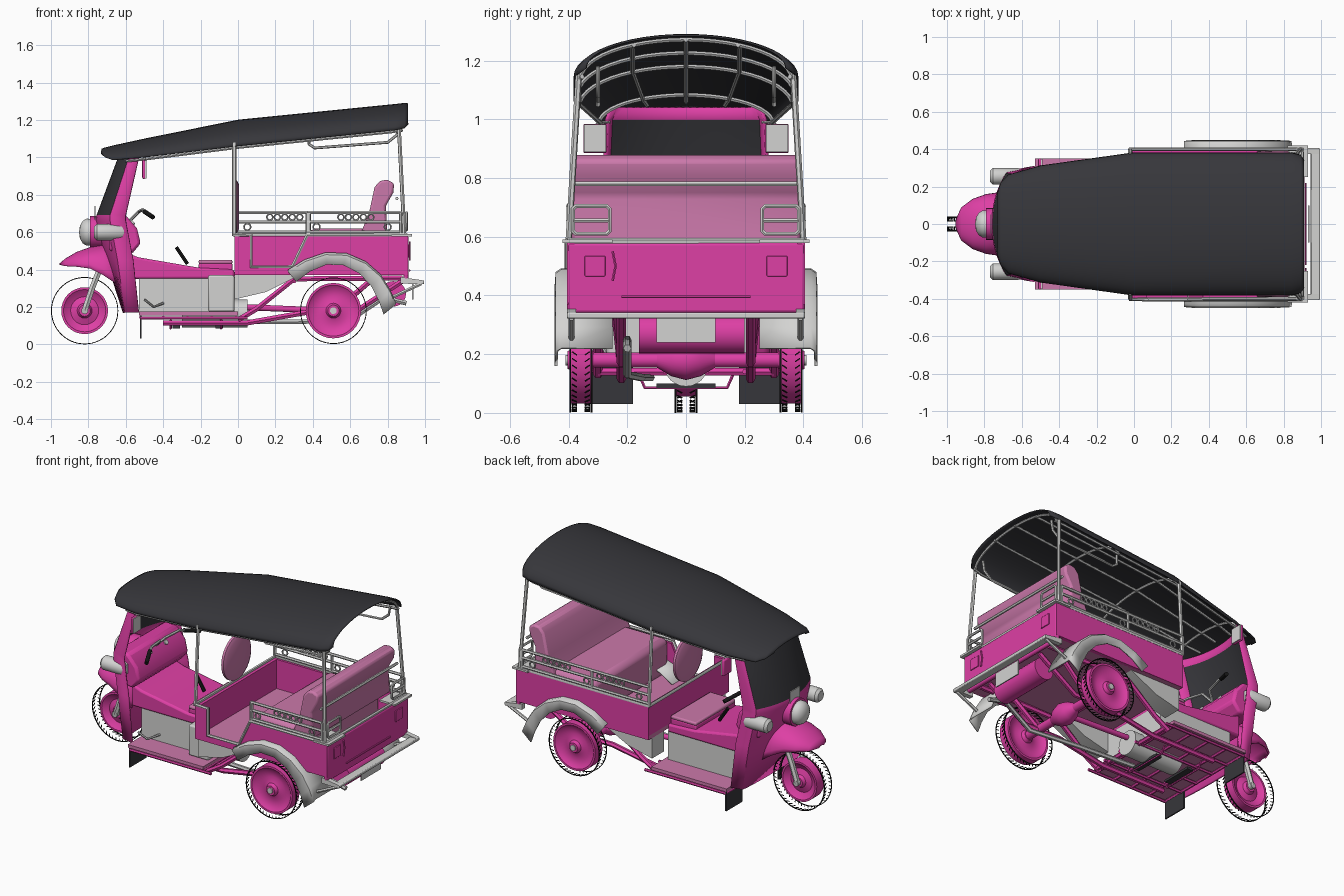
import bpy, bmesh, math
from mathutils import Vector, Matrix

if "Cube" in bpy.data.objects:
    bpy.data.objects.remove(bpy.data.objects["Cube"])


def material(name, *rgb):
    m = bpy.data.materials.new(name)
    m.use_nodes = True
    m.diffuse_color = (*rgb, 1)
    m.node_tree.nodes["Principled BSDF"].inputs["Base Color"].default_value = (*rgb, 1)
    return m


PINK = material("hot pink paint", .73, .05, .375)
SOFT = material("soft pink vinyl", .60, .19, .405)
GREY = material("light grey panel", .65, .65, .64)
STEEL = material("steel tube", .52, .52, .52)
DARK = material("charcoal canvas", .037, .037, .043)
BLACK = material("black rubber", .008, .008, .008)


def finish(name, bm, mat, mirror=False, bevel=0, thick=0, angle=35):
    bmesh.ops.recalc_face_normals(bm, faces=bm.faces)
    me = bpy.data.meshes.new(name)
    bm.to_mesh(me)
    bm.free()
    me.shade_smooth()
    me.set_sharp_from_angle(angle=math.radians(angle))
    ob = bpy.data.objects.new(name, me)
    bpy.context.collection.objects.link(ob)
    me.materials.append(mat)
    if thick:
        mod = ob.modifiers.new("Thickness", "SOLIDIFY")
        mod.thickness, mod.offset = thick, 0
    if bevel:
        mod = ob.modifiers.new("Bevel", "BEVEL")
        mod.width, mod.segments = bevel, 2
    if mirror:
        ob.modifiers.new("Mirror", "MIRROR").use_axis = (False, True, False)
    return ob


def box(name, mat, x, y, z, bevel=0, **kw):
    bm = bmesh.new()
    bmesh.ops.create_cube(bm, size=1)
    for v in bm.verts:
        v.co = [(a + b) / 2 + c * (b - a) for c, (a, b) in zip(v.co, (x, y, z))]
    return finish(name, bm, mat, bevel=bevel, **kw)


def prism(name, mat, profile, y0, y1, **kw):
    """Side profile of (x, z) points extruded across y."""
    bm = bmesh.new()
    face = bm.faces.new([bm.verts.new((x, y0, z)) for x, z in profile])
    out = bmesh.ops.extrude_face_region(bm, geom=[face])
    bmesh.ops.translate(bm, vec=(0, y1 - y0, 0), verts=[g for g in out["geom"] if isinstance(g, bmesh.types.BMVert)])
    return finish(name, bm, mat, **kw)


def loft(name, mat, rows, **kw):
    bm = bmesh.new()
    grid = [[bm.verts.new(p) for p in row] for row in rows]
    for a, b in zip(grid, grid[1:]):
        for i in range(len(a) - 1):
            bm.faces.new((a[i], a[i + 1], b[i + 1], b[i]))
    return finish(name, bm, mat, **kw)


def lathe(name, mat, centre, axis, profile, steps=32, **kw):
    """Revolve (distance along axis, radius) points."""
    turn = Vector(axis).to_track_quat("Z", "Y").to_matrix()
    rows = []
    for i in range(steps + 1):
        a = math.tau * i / steps
        rows.append([Vector(centre) + turn @ Vector((r * math.cos(a), r * math.sin(a), h)) for h, r in profile])
    ob = loft(name, mat, rows, **kw)
    bm = bmesh.new()
    bm.from_mesh(ob.data)
    bmesh.ops.remove_doubles(bm, verts=bm.verts, dist=1e-5)
    bmesh.ops.recalc_face_normals(bm, faces=bm.faces)
    bm.to_mesh(ob.data)
    bm.free()
    return ob


def drum(name, mat, a, b, r, **kw):
    d = (Vector(b) - Vector(a)).length
    return lathe(name, mat, a, Vector(b) - Vector(a), [(0, 0), (0, r), (d, r), (d, 0)], 24, **kw)


def tubes(name, mat, r, paths, mirror=False, closed=False):
    cu = bpy.data.curves.new(name, "CURVE")
    cu.dimensions, cu.bevel_depth, cu.bevel_resolution, cu.use_fill_caps = "3D", r, 1, True
    for path in paths:
        s = cu.splines.new("POLY")
        s.points.add(len(path) - 1)
        s.use_cyclic_u = closed
        for p, co in zip(s.points, path):
            p.co = (*co, 1)
    tmp = bpy.data.objects.new("tmp", cu)
    bpy.context.collection.objects.link(tmp)
    me = bpy.data.meshes.new_from_object(tmp.evaluated_get(bpy.context.evaluated_depsgraph_get()))
    bpy.data.objects.remove(tmp)
    bm = bmesh.new()
    bm.from_mesh(me)
    return finish(name, bm, mat, mirror=mirror, angle=50)


def ring(cx, y, cz, r, n=12):
    return [(cx + r * math.cos(math.tau * i / n), y, cz + r * math.sin(math.tau * i / n)) for i in range(n)]


# Canvas roof: stations of x, half width, edge height, crown height
ROOF = [(-.73, .16, 1.02, 1.042), (-.71, .22, 1.0, 1.05), (-.67, .262, .985, 1.06), (-.5, .31, 1.0, 1.097),
        (0, .38, 1.06, 1.198), (.84, .38, 1.145, 1.282), (.89, .368, 1.155, 1.288), (.908, .34, 1.175, 1.286)]


def roof_point(x, a, drop=0):
    for p, q in zip(ROOF, ROOF[1:]):
        if x <= q[0]:
            break
    t = (x - p[0]) / (q[0] - p[0])
    w, lo, hi = [m + (n - m) * t for m, n in zip(p[1:], q[1:])]
    return (x, (w - drop) * math.cos(a), lo + (hi - lo) * math.sin(a) - drop)


ARC = [math.pi * i / 24 for i in range(25)]
loft("canvas_roof", DARK, [[roof_point(s[0], a) for a in ARC] for s in ROOF], thick=.006)
tubes("roof_bows", STEEL, .008, [[roof_point(x, a, .014) for a in ARC] for x in (-.5, -.02, .42, .87)])
tubes("roof_rails", STEEL, .008, [[roof_point(x, a, .016) for x in (-.6, -.5, 0, .82, .88)]
                                  for a in (.06, math.pi / 3, math.pi / 2, math.pi * 2 / 3, math.pi - .06)])
tubes("roof_grab_handles", GREY, .008, [[(.38, .3, 1.13), (.38, .3, 1.07), (.41, .3, 1.05), (.8, .3, 1.08),
                                         (.85, .3, 1.12), (.86, .3, 1.18)]], mirror=True)

# Front shield with windscreen: rows of z, centre x, side x, half width, flange depth
SHIELD = [(.17, -.61, -.60, .29, .07), (.45, -.70, -.64, .285, .08), (.66, -.755, -.68, .27, .08),
          (.69, -.75, -.68, .268, .08), (1.0, -.635, -.58, .255, .05), (1.04, -.62, -.565, .24, .04)]
rows = []
for z, xc, xs, w, fl in SHIELD:
    mid = [(xc + (xs - xc) * abs(t) ** 2.2, w * t, z) for t in [i / 10 for i in range(-10, 11)]]
    rows.append([(xs + fl, -w - .015, z)] + mid + [(xs + fl, w + .015, z)])
shield = loft("front_shield", PINK, rows, thick=.012)
shield.data.materials.append(DARK)
for f in shield.data.polygons:
    if .8 < f.center.z < .95 and f.center.x < -.615:
        f.material_index = 1
prism("dashboard", PINK, [(-.69, .5), (-.57, .48), (-.52, .54), (-.54, .62), (-.6, .69), (-.69, .69)], -.25, .25, bevel=.015)
box("windscreen_notice", GREY, (-.768, -.761), (-.05, .05), (.66, .74))
drum("dash_gauges", GREY, (-.57, .08, .645), (-.558, .08, .655), .014, mirror=True)

# Nose fender, lamps and fork
NOSE = [(-.95, .02, .425, .43), (-.92, .085, .418, .455), (-.86, .13, .415, .49), (-.79, .155, .405, .515),
        (-.72, .165, .37, .53), (-.63, .165, .31, .53)]
loft("front_fender", PINK, [[(x, w * math.cos(a), lo + (hi - lo) * math.sin(a) ** .8) for a in ARC]
                            for x, w, lo, hi in NOSE], thick=.01)
drum("headlamp_nacelle", PINK, (-.79, 0, .6), (-.68, 0, .6), .085)
lathe("headlamp", GREY, (-.76, 0, .6), (-1, 0, 0), [(0, .07), (.05, .072), (.07, .06), (.085, .035), (.09, 0)])
lathe("side_lamps", GREY, (-.60, .255, .6), (-1, 0, 0), [(0, 0), (0, .03), (.02, .044), (.155, .044), (.17, .03), (.17, 0)],
      mirror=True)
tubes("front_fork", GREY, .018, [[(-.82, .055, .18), (-.78, .055, .3), (-.72, .055, .45)]], mirror=True)
drum("front_axle", STEEL, (-.82, -.07, .18), (-.82, .07, .18), .018)

# Handlebar and mirrors
tubes("handlebar", STEEL, .009, [[(-.58, 0, .66), (-.53, .03, .71), (-.51, .14, .72), (-.47, .24, .69)]], mirror=True)
drum("handle_grips", BLACK, (-.50, .17, .71), (-.455, .27, .68), .012, mirror=True)
box("mirror_shells", PINK, (-.512, -.495), (.27, .35), (.885, .985), .006, mirror=True)
box("mirror_glasses", GREY, (-.496, -.49), (.272, .348), (.888, .982), mirror=True)
tubes("mirror_arms", STEEL, .005, [[(-.54, .26, .99), (-.505, .3, .99), (-.505, .31, .97)]], mirror=True)


# Wheels: dished rim and an open tread of hoops and slanted lugs
def wheel(name, x, y, z, r, rim, mirror=False):
    half = [(.045, 0), (.045, .03), (.025, .04), (.012, .075), (.022, rim - .03), (.036, rim - .012), (.036, rim)]
    lathe(name + "_rim", PINK, (x, y, z), (0, 1, 0), half + [(-h, q) for h, q in reversed(half)], mirror=mirror)
    drum(name + "_hub", GREY, (x, y - .052, z), (x, y + .052, z), .018, mirror=mirror)
    for s in (-.036, .036):
        lathe(name + "_tread_hoop", BLACK, (x, y + s, z), (0, 1, 0),
              [(-.003, r), (.003, r), (.003, r - .004), (-.003, r - .004), (-.003, r)], 48, mirror=mirror)
    bm = bmesh.new()
    for i in range(48):
        for s in (-1, 1):
            turn = (Matrix.Translation((x, y, z)) @ Matrix.Rotation(math.tau * i / 48, 4, "Y")
                    @ Matrix.Translation((0, s * .022, r - .003)) @ Matrix.Rotation(s * .6, 4, "Z")
                    @ Matrix.Diagonal((.004, .02, .004, 1)))
            bmesh.ops.create_cube(bm, size=1, matrix=turn)
    finish(name + "_tread_lugs", bm, BLACK, mirror=mirror)


wheel("front_wheel", -.82, 0, .18, .18, .125)
wheel("rear_wheels", .51, .358, .18, .178, .148, True)

# Cab: floor, engine hump, driver's seat
box("cab_floor", SOFT, (-.53, 0), (-.35, .35), (.155, .175))
tubes("floor_grid", PINK, .009, [[(x, -.34, .145), (x, .34, .145)] for x in (-.52, -.4, -.27, -.14, -.01)]
      + [[(-.52, y, .14), (.05, y, .14)] for y in (-.34, -.2, -.07, .07, .2, .34)])
box("engine_box", GREY, (-.53, -.02), (-.21, .21), (.175, .355))
box("engine_side_step", GREY, (-.16, -.02), (-.27, -.2), (.175, .37), .01)
prism("engine_hump", PINK, [(-.6, .35), (-.6, .49), (-.53, .465), (-.21, .41), (-.02, .40), (-.02, .35)], -.215, .215,
      bevel=.012)
box("driver_seat_base", PINK, (-.21, -.03), (-.2, .2), (.38, .435), .008)
box("driver_seat", SOFT, (-.21, -.03), (-.2, .2), (.43, .452), .008)
lathe("driver_backrest", SOFT, (-.03, 0, .735), (1, 0, 0), [(0, 0), (0, .12), (.01, .14), (.025, .14), (.035, .12), (.035, 0)])
tubes("gear_lever", BLACK, .011, [[(-.27, .05, .43), (-.33, .05, .52)]])
tubes("brake_pedal", STEEL, .007, [[(-.4, -.21, .22), (-.45, -.27, .2), (-.5, -.29, .24)]])
box("front_mudflaps", DARK, (-.525, -.517), (.18, .345), (.03, .165), mirror=True)

# Passenger tub with a doorway on one side
DOOR = [(.37, .58), (.29, .41), (.07, .41), (.07, .58)]
prism("door_side_wall", PINK, [(-.02, .37), (.91, .37), (.91, .58)] + DOOR + [(-.02, .58)], -.405, -.38)
box("closed_side_wall", PINK, (-.02, .91), (.38, .405), (.37, .58))
box("tub_front_wall", PINK, (-.02, .005), (-.4, .4), (.37, .58))
box("tailgate", PINK, (.885, .912), (-.405, .405), (.34, .58), .01)
box("tub_floor", SOFT, (-.02, .9), (-.4, .4), (.37, .395))
box("bench_cushion", SOFT, (.38, .74), (-.375, .375), (.39, .62), .035)
prism("bench_backrest", SOFT, [(.65, .58), (.70, .70), (.73, .84), (.76, .875), (.80, .88), (.835, .86), (.83, .81),
                               (.79, .74), (.80, .58)], -.39, .39, bevel=.012)
box("tail_lamp_plates", PINK, (.91, .918), (.275, .345), (.465, .535), .003, mirror=True)
tubes("tailgate_latch", PINK, .005, [[(.918, -.25, .55), (.918, -.24, .5), (.918, -.25, .45)],
                                     [(.918, -.22, .395), (.918, .22, .395)]])
box("rear_corner_plates", GREY, (.82, .93), (.25, .42), (.578, .59), mirror=True)

# Tube rails, posts and scrollwork
tubes("tub_rim", GREY, .011, [[(.9, -.403, .585)] + [(x, -.403, z + .005) for x, z in DOOR] + [(-.02, -.403, .585),
      (-.02, .4, .585), (.9, .4, .585), (.9, -.403, .585)]])
tubes("roof_posts", GREY, .011, [[(-.02, .4, .58), (-.02, .37, 1.08)], [(.89, .4, .58), (.86, .365, 1.16)]], mirror=True)
for side, start in ((-1, .37), (1, -.02)):
    y = side * .4
    tubes("side_rails", GREY, .009, [[(start, y, .705), (.87, y, .705)], [(start, y, .655), (.87, y, .655)],
                                     [(start, y, .6), (.87, y, .6)]]
          + [[(x, y, .59), (x, y, .705)] for x in (start, .38, .87)])
    tubes("rail_scrolls", STEEL, .005, [ring(x + dx, y, .68, .016) for x in (.25, .63) if x > start
                                        for dx in (-.08, -.04, 0, .04, .08)]
          + [ring(x, y, .628, .018) for x in (.05, .42, .8) if x > start], closed=True)
tubes("rear_rail", GREY, .009, [[(.85, -.385, .78), (.85, .385, .78)]])
tubes("rear_corner_frames", GREY, .008, [[(.9, .27, .61), (.9, .375, .61), (.9, .385, .62), (.9, .385, .695),
      (.9, .375, .705), (.9, .27, .705), (.9, .26, .695), (.9, .26, .62)], [(.9, .26, .655), (.9, .385, .655)]],
      mirror=True, closed=True)

# Rear fenders, side skirts and bumper
ARCH = [(.27, .395), (.36, .45), (.47, .487), (.58, .483), (.68, .44), (.76, .37), (.81, .29), (.84, .22)]
loft("rear_fenders", GREY, [[(x, .25, z), (x, .425, z), (x, .44, z - .01), (x + (.5 - x) * .18, .443, z - .06)]
                            for x, z in ARCH], thick=.01, mirror=True)
prism("side_skirts", GREY, [(-.02, .24), (.15, .28), (.33, .37), (-.02, .37)], .25, .37, mirror=True)
box("bumper_bar", GREY, (.945, .995), (-.405, .405), (.322, .342), .005)
prism("bumper_arms", GREY, [(.87, .325), (.87, .36), (.99, .342), (.99, .322)], .375, .405, mirror=True)
tubes("bumper_stays", GREY, .01, [[(.82, .39, .25), (.98, .39, .325)]], mirror=True)
box("number_plate", GREY, (.93, .937), (-.1, .1), (.24, .33))

# Chassis, axle, tank and exhaust
tubes("chassis_tubes", PINK, .016, [[(-.4, .22, .115), (.05, .22, .115), (.36, .22, .17), (.62, .22, .17), (.88, .22, .34)],
                                    [(0, .3, .13), (.1, .3, .19), (.3, .3, .35), (.88, .3, .355)],
                                    [(.51, .22, .17), (.72, .24, .35)]], mirror=True)
tubes("cross_members", PINK, .014, [[(x, -.3, z), (x, .3, z)] for x, z in ((.02, .14), (.3, .34), (.7, .35))])
drum("rear_axle", PINK, (.51, -.34, .18), (.51, .34, .18), .026)
lathe("differential", PINK, (.51, 0, .18), (0, 1, 0), [(-.1, .025), (-.05, .055), (0, .068), (.05, .055), (.1, .025)])
drum("drive_shaft", PINK, (.0, 0, .2), (.5, 0, .18), .016)
drum("gas_tank", PINK, (.83, -.16, .27), (.83, .2, .27), .068)
drum("engine_sump", GREY, (-.3, 0, .165), (.05, 0, .165), .075)
tubes("sump_guard", PINK, .006, [[(x, -.16, .13), (x, -.14, .085), (x, .14, .085), (x, .16, .13)] for x in (-.36, -.09)])
for x in (-.35, -.12):
    box("sump_skid", DARK, (x, x + .04), (-.1, .1), (.085, .1))
tubes("exhaust_pipe", STEEL, .014, [[(-.1, -.12, .12), (.3, -.15, .12), (.6, -.2, .13), (.78, -.2, .25), (.9, -.2, .22)]])
